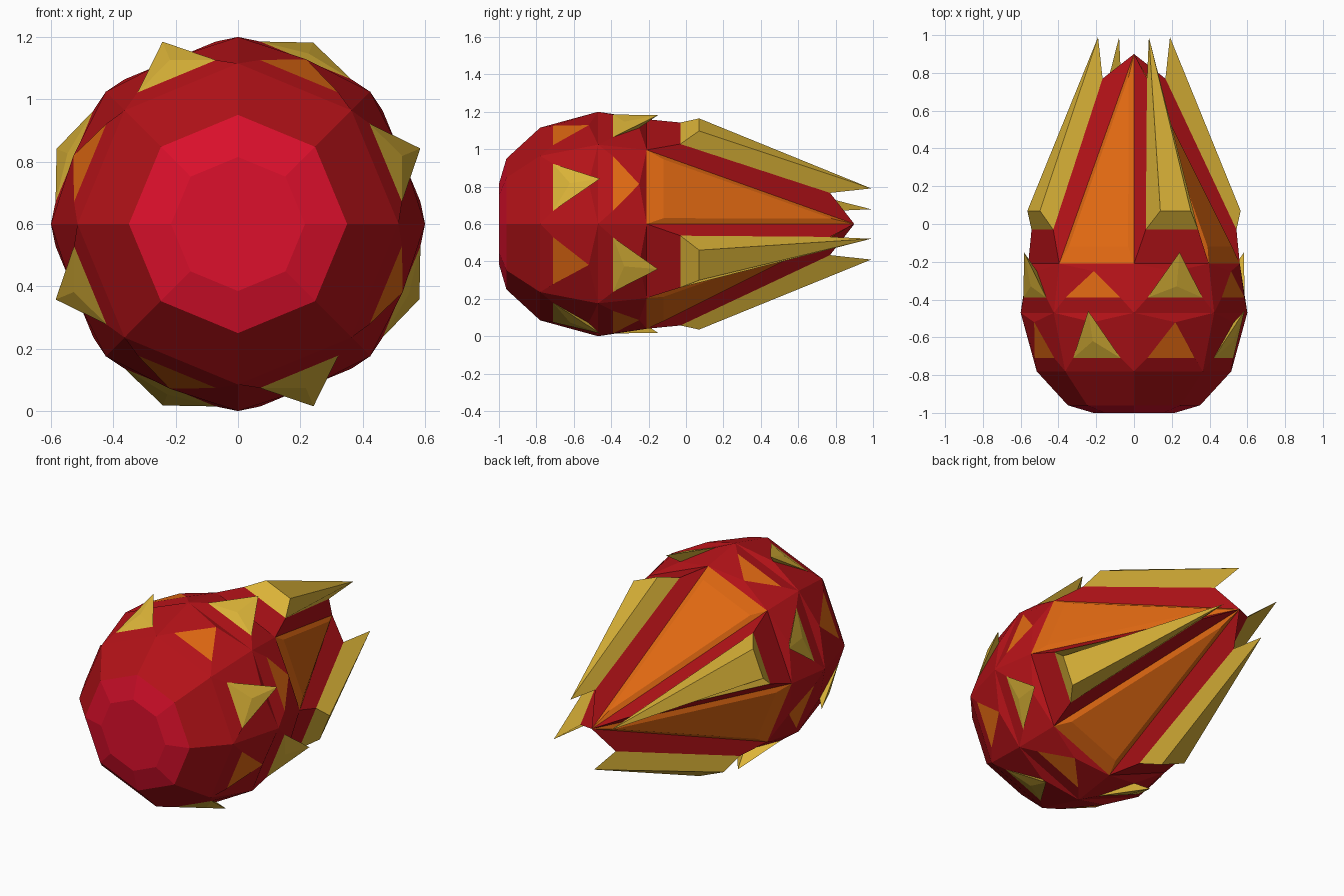
import bpy, bmesh
from math import sin, cos, tan, radians
from mathutils import Vector

if "Cube" in bpy.data.objects:
    bpy.data.objects.remove(bpy.data.objects["Cube"])

COL = {"red": (0.45, 0.006, 0.009, 1), "crimson": (0.72, 0.005, 0.025, 1),
       "orange": (0.75, 0.14, 0.006, 1), "gold": (0.72, 0.46, 0.04, 1)}
AXIS = Vector((0, 0, 0.6))
parts = {}


def add(part, *faces):
    parts.setdefault(part, []).extend(faces)


def pt(ang, d, w, y):
    """Point on a side panel: d out from the axis, w sideways, y along the axis."""
    c, s = cos(radians(ang)), sin(radians(ang))
    return AXIS + Vector((d * c - w * s, y, d * s + w * c))


def inner_tri(ang, d, w, y, tip_d, tip_y):
    return [pt(ang, d, w, y), pt(ang, d, -w, y), pt(ang, tip_d, 0, tip_y)]


def frame(part, outer, tri):
    """Skin between a panel outline and the raised triangle inside it."""
    a, b, t = tri
    A, B, C, D = outer[0], outer[1], outer[2], outer[-1]
    add(part, (A, B, b, a), (B, C, t, b), (D, A, a, t))
    if len(outer) == 4:
        add(part, (C, D, t))


def spike(part, tri, mid, tip):
    """Swept-back thorn with a ridge point, growing from a triangle."""
    a, b, t = tri
    add(part, (a, b, mid), (b, tip, mid), (tip, a, mid), (b, t, tip), (t, a, tip))


# rings of the octagonal body: (y, radius)
RINGS = [(-1.0, 0.215), (-0.96, 0.35), (-0.78, 0.515), (-0.47, 0.6), (-0.21, 0.56)]
K, S = cos(radians(22.5)), sin(radians(22.5))


def edge(ang, i):
    y, r = RINGS[i]
    return pt(ang, r * K, r * S, y), pt(ang, r * K, -r * S, y)


nose = [pt(45 * i, RINGS[0][1], 0, RINGS[0][0]) for i in range(8)]
add("nose_cap", tuple(nose))
apex = AXIS + Vector((0, 0.9, 0))

for i in range(8):
    ang = 22.5 + 45 * i
    odd = i % 2 == 1
    e = [edge(ang, k) for k in range(5)]
    quad = [[e[k][0], e[k][1], e[k + 1][1], e[k + 1][0]] for k in range(4)]

    # smooth nose bands
    add("nose_cap", tuple(quad[0]))
    add("body", tuple(quad[1]))

    # front and rear belts with alternating inlays and thorns
    front = inner_tri(ang, 0.513, 0.136, -0.71, 0.572, -0.52)
    rear = inner_tri(ang, 0.568, 0.158, -0.39, 0.556, -0.25)
    frame("body", quad[2], front)
    frame("body", quad[3], rear)
    if odd:
        add("inlays", tuple(front))
        spike("thorns", rear, pt(ang, 0.592, 0, -0.33), pt(ang, 0.63, 0, -0.15))
    else:
        add("inlays", tuple(rear))
        spike("thorns", front, pt(ang, 0.57, 0, -0.62), pt(ang, 0.633, 0, -0.46))

    # tail: orange panels alternate with finned red panels
    cone = [e[4][0], e[4][1], apex]
    if odd:
        # finned side
        base = inner_tri(ang, 0.525, 0.15, -0.03, 0.18, 0.77)
        top = inner_tri(ang, 0.575, 0.087, 0.07, 0.206, 0.99)
        panel, fin = "tail_ridges", "tail_fins"
        frame(panel, cone, base)
        frame(fin, base, top)
        add(fin, tuple(top))
    else:
        top = inner_tri(ang, 0.492, 0.17, -0.12, 0.075, 0.78)
        frame("tail_panels", cone, top)
        add("tail_panels", tuple(top))

# the tail ridge and panel faces were assigned by parity; swap checks live in the angles
COLOURS = {"nose_cap": "crimson", "body": "red", "inlays": "orange", "thorns": "gold",
           "tail_ridges": "red", "tail_fins": "gold", "tail_panels": "orange"}
mats = {}
for name, rgba in COL.items():
    mats[name] = bpy.data.materials.new(name)
    mats[name].diffuse_color = rgba

for name, faces in parts.items():
    bm = bmesh.new()
    for f in faces:
        bm.faces.new([bm.verts.new(v) for v in f])
    bmesh.ops.remove_doubles(bm, verts=bm.verts, dist=1e-4)
    me = bpy.data.meshes.new(name)
    bm.to_mesh(me)
    bm.free()
    me.materials.append(mats[COLOURS[name]])
    bpy.context.collection.objects.link(bpy.data.objects.new(name, me))

for m in bpy.data.materials:
    if m.users and not m.is_grease_pencil:
        m.use_nodes = True
        m.node_tree.nodes["Principled BSDF"].inputs["Base Color"].default_value = m.diffuse_color
